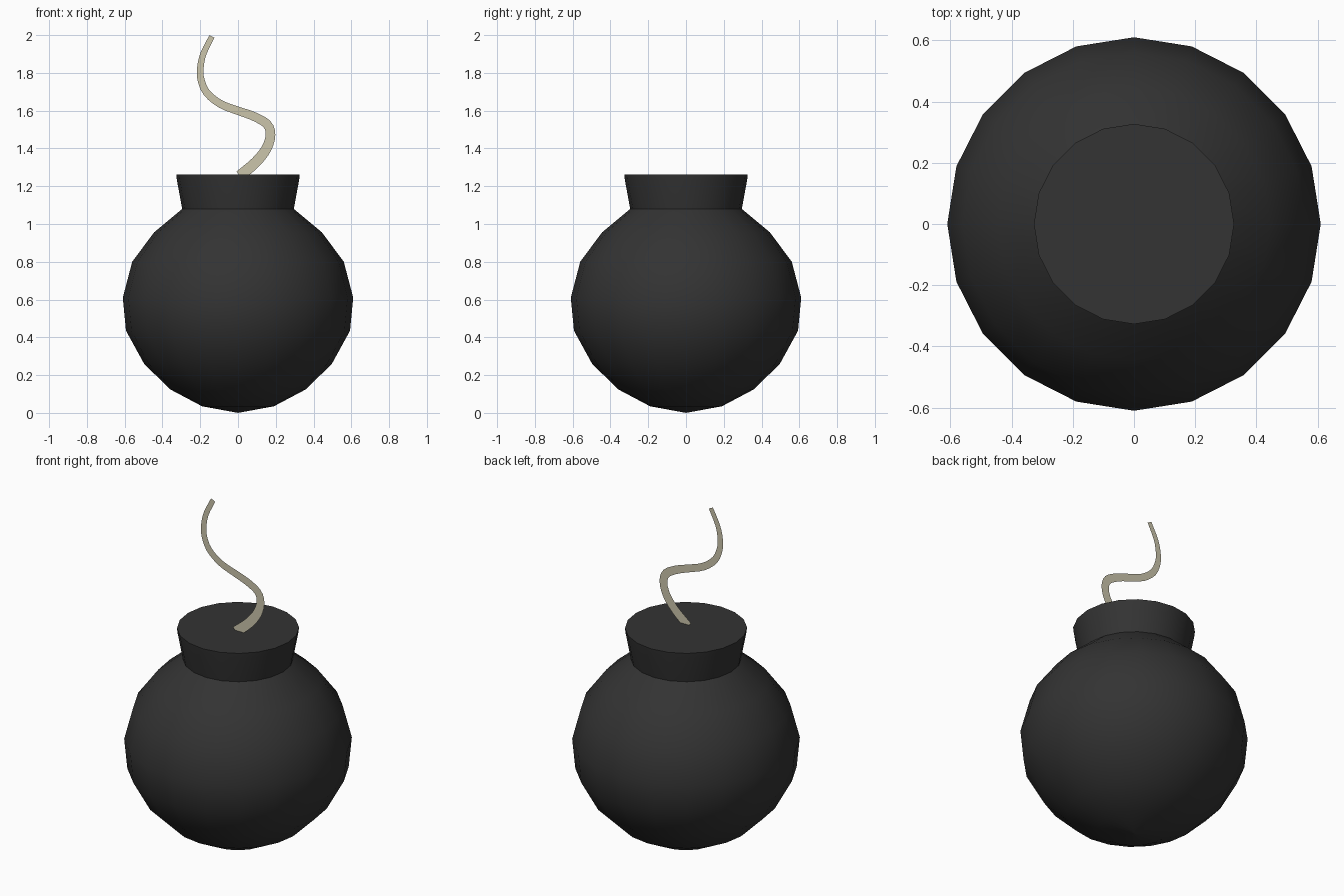
import bpy, math
from mathutils import Vector
from mathutils.geometry import interpolate_bezier

if "Cube" in bpy.data.objects:
    bpy.data.objects.remove(bpy.data.objects["Cube"])


def material(name, rgb):
    m = bpy.data.materials.new(name)
    m.diffuse_color = (*rgb, 1)
    m.use_nodes = True
    m.node_tree.nodes["Principled BSDF"].inputs["Base Color"].default_value = m.diffuse_color
    return m


def make(name, verts, faces, mat, smooth=True):
    me = bpy.data.meshes.new(name)
    me.from_pydata(verts, [], faces)
    me.materials.append(mat)
    ob = bpy.data.objects.new(name, me)
    bpy.context.collection.objects.link(ob)
    bpy.context.view_layer.objects.active = ob
    ob.select_set(True)
    if smooth:
        bpy.ops.object.shade_smooth_by_angle(angle=math.radians(35))
    ob.select_set(False)
    return ob


def lathe(name, profile, mat, n=20):
    """Revolve (radius, z) rings from bottom to top and cap both ends."""
    verts = [(r * math.cos(math.tau * i / n), r * math.sin(math.tau * i / n), z)
             for r, z in profile for i in range(n)]
    faces = [(k * n + i, k * n + (i + 1) % n, (k + 1) * n + (i + 1) % n, (k + 1) * n + i)
             for k in range(len(profile) - 1) for i in range(n)]
    last = (len(profile) - 1) * n
    faces.append(tuple(range(last, last + n)))
    if profile[0][0] < 0.01:  # close to a pole: single tip vertex
        tip = len(verts)
        verts.append((0, 0, 0))
        faces += [(tip, (i + 1) % n, i) for i in range(n)]
    else:
        faces.append(tuple(reversed(range(n))))
    return make(name, verts, faces, mat)


black = material("charcoal black", (0.033, 0.033, 0.033))
beige = material("fuse beige", (0.6, 0.56, 0.41))

# round body
R = 0.61
body = [(0.005, 0.001), (0.19, 0.035), (0.36, 0.125), (0.497, 0.26), (0.593, 0.435),
        (R, R), (0.56, 0.80), (0.445, 0.955), (0.295, 1.08)]
lathe("body", body, black)

# flared neck with a thin straight rim
lathe("neck", [(0.295, 1.077), (0.324, 1.235), (0.327, 1.262)], black)

# flat ribbon fuse, tapering to the tip
path = [(0.01, 1.255), (0.095, 1.328), (0.151, 1.4), (0.172, 1.473), (0.153, 1.529), (0.085, 1.569),
        (0.005, 1.598), (-0.09, 1.634), (-0.164, 1.693), (-0.196, 1.764), (-0.199, 1.828),
        (-0.183, 1.902), (-0.138, 1.993)]
pts = [Vector((x, -0.035, z)) for x, z in path]
count = len(pts)
tan = [(pts[min(i + 1, count - 1)] - pts[max(i - 1, 0)]) / 2 for i in range(count)]
tan[0], tan[-1] = tan[0] * 2, tan[-1] * 2
line = [pts[0]]
for i in range(count - 1):
    line += interpolate_bezier(pts[i], pts[i] + tan[i] / 3, pts[i + 1] - tan[i + 1] / 3, pts[i + 1], 4)[1:]
verts = []
for i, p in enumerate(line):
    d = (line[min(i + 1, len(line) - 1)] - line[max(i - 1, 0)]).normalized()
    half = 0.029 - 0.014 * i / (len(line) - 1)
    side = Vector((d.z, 0, -d.x)) * half
    verts += [p - side, p + side]
faces = [(2 * i, 2 * i + 1, 2 * i + 3, 2 * i + 2) for i in range(len(line) - 1)]
make("fuse", verts, faces, beige, smooth=False)
